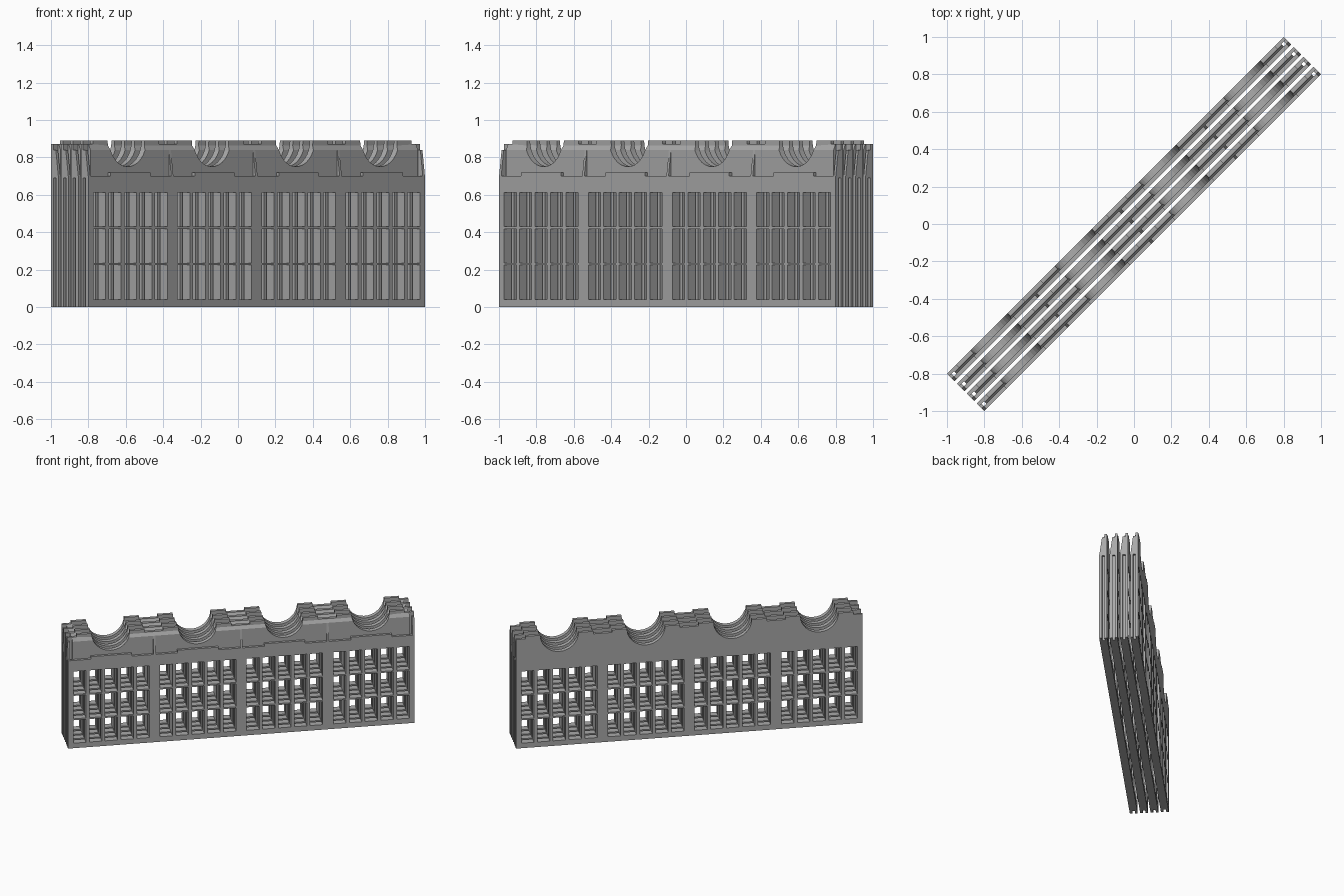
import bpy, bmesh, math
from mathutils import Matrix, Vector

cube = bpy.data.objects.get("Cube")
if cube:
    bpy.data.objects.remove(cube)

HALF = 1.273          # half length of a panel
THICK = 0.057         # panel thickness
PITCH = 0.0753        # spacing between panels
MODULE = HALF / 2
CENTRES = [MODULE * (i - 1.5) for i in range(4)]

grey = bpy.data.materials.new("concrete_grey")
grey.use_nodes = True
grey.diffuse_color = (0.4, 0.4, 0.4, 1)
grey.node_tree.nodes["Principled BSDF"].inputs["Base Color"].default_value = (0.4, 0.4, 0.4, 1)


def arched_top(half):
    """Crest with round notches and raised tabs beside them."""
    pts = [(-half, 0), (half, 0), (half, 0.87)]
    for c in reversed(CENTRES):
        pts += [(c + 0.25, 0.87), (c + 0.25, 0.89)]
        for i in range(17):
            a = math.pi * i / 16
            pts.append((c + 0.14 * math.cos(a), 0.89 - 0.14 * math.sin(a)))
        pts += [(c - 0.25, 0.89), (c - 0.25, 0.87)]
    return pts + [(-half, 0.87)]


def stepped_ledge(half):
    """Lower front skin ending in a stepped ledge."""
    pts = [(-half, 0), (half, 0), (half, 0.7)]
    for c in reversed(CENTRES):
        pts += [(c + 0.15, 0.7), (c + 0.15, 0.72), (c - 0.15, 0.72), (c - 0.15, 0.7)]
    return pts + [(-half, 0.7)]


def windows():
    holes = []
    for c in CENTRES:
        for col in range(5):
            x = c + (col - 2) * 0.1165
            for row in range(3):
                z = 0.04 + row * 0.1945
                holes.append([(x - 0.046, z), (x - 0.046, z + 0.183),
                              (x + 0.046, z + 0.183), (x + 0.046, z)])
    return holes


def pierced_layer(outline, y_front, y_back):
    """Extruded outline with window holes, standing upright."""
    cu = bpy.data.curves.new("layer_profile", 'CURVE')
    cu.dimensions = '2D'
    cu.fill_mode = 'BOTH'
    cu.extrude = (y_back - y_front) / 2
    for pts in [outline] + windows():
        sp = cu.splines.new('POLY')
        sp.points.add(len(pts) - 1)
        for p, (x, z) in zip(sp.points, pts):
            p.co = (x, z, 0, 1)
        sp.use_cyclic_u = True
    ob = bpy.data.objects.new("layer_profile", cu)
    bpy.context.collection.objects.link(ob)
    bpy.context.view_layer.update()
    me = bpy.data.meshes.new_from_object(ob.evaluated_get(bpy.context.evaluated_depsgraph_get()))
    bpy.data.objects.remove(ob)
    me.transform(Matrix.Translation((0, (y_front + y_back) / 2, 0)) @ Matrix.Rotation(math.pi / 2, 4, 'X'))
    return me


def prism(bm, section, x0, x1):
    """Solid with a (y, z) section stretched along x."""
    a = [bm.verts.new((x0, y, z)) for y, z in section]
    b = [bm.verts.new((x1, y, z)) for y, z in section]
    bm.faces.new(a)
    bm.faces.new(b[::-1])
    for i in range(len(a)):
        j = (i + 1) % len(a)
        bm.faces.new((a[j], a[i], b[i], b[j]))


# One panel: front skin, shorter core (leaves end grooves) and back skin
front = -THICK / 2
core_front, core_back, back = front + 0.02, front + 0.039, front + THICK
bm = bmesh.new()
core = pierced_layer(arched_top(HALF - 0.035), core_front, core_back)
bm.from_mesh(core)
bmesh.ops.remove_doubles(bm, verts=bm.verts, dist=0.0005)

# Chamfer the crest of the core
bmesh.ops.bisect_plane(bm, geom=bm.verts[:] + bm.edges[:] + bm.faces[:],
                       plane_co=Vector((0, 0, 0.84)), plane_no=Vector((0, 0, 1)))
for v in bm.verts:
    if v.co.z > 0.845 and v.co.y < core_front + 0.001:
        v.co.y += 0.013
bm.from_mesh(pierced_layer(stepped_ledge(HALF), front, core_front))
bm.from_mesh(pierced_layer(arched_top(HALF), core_back, back))
bmesh.ops.remove_doubles(bm, verts=bm.verts, dist=0.00001)

# Triangular ribs at the ends and at the joints between modules
rib = [(front, 0.69), (core_back, 0.69), (core_back, 0.84), (core_front, 0.84)]
for i in range(5):
    x = max(-HALF + 0.008, min(HALF - 0.008, MODULE * (i - 2)))
    prism(bm, rib, x - 0.008, x + 0.008)
bmesh.ops.recalc_face_normals(bm, faces=bm.faces)

panel_mesh = bpy.data.meshes.new("panel")
bm.to_mesh(panel_mesh)
bm.free()
panel_mesh.materials.clear()
panel_mesh.materials.append(grey)
for poly in panel_mesh.polygons:
    poly.use_smooth = False
    poly.material_index = 0

# Row of four panels, turned diagonally
for i in range(4):
    ob = bpy.data.objects.new("panel_%d" % (i + 1), panel_mesh)
    bpy.context.collection.objects.link(ob)
    ob.matrix_world = Matrix.Rotation(math.pi / 4, 4, 'Z') @ Matrix.Translation((0, (i - 1.5) * PITCH, 0))
